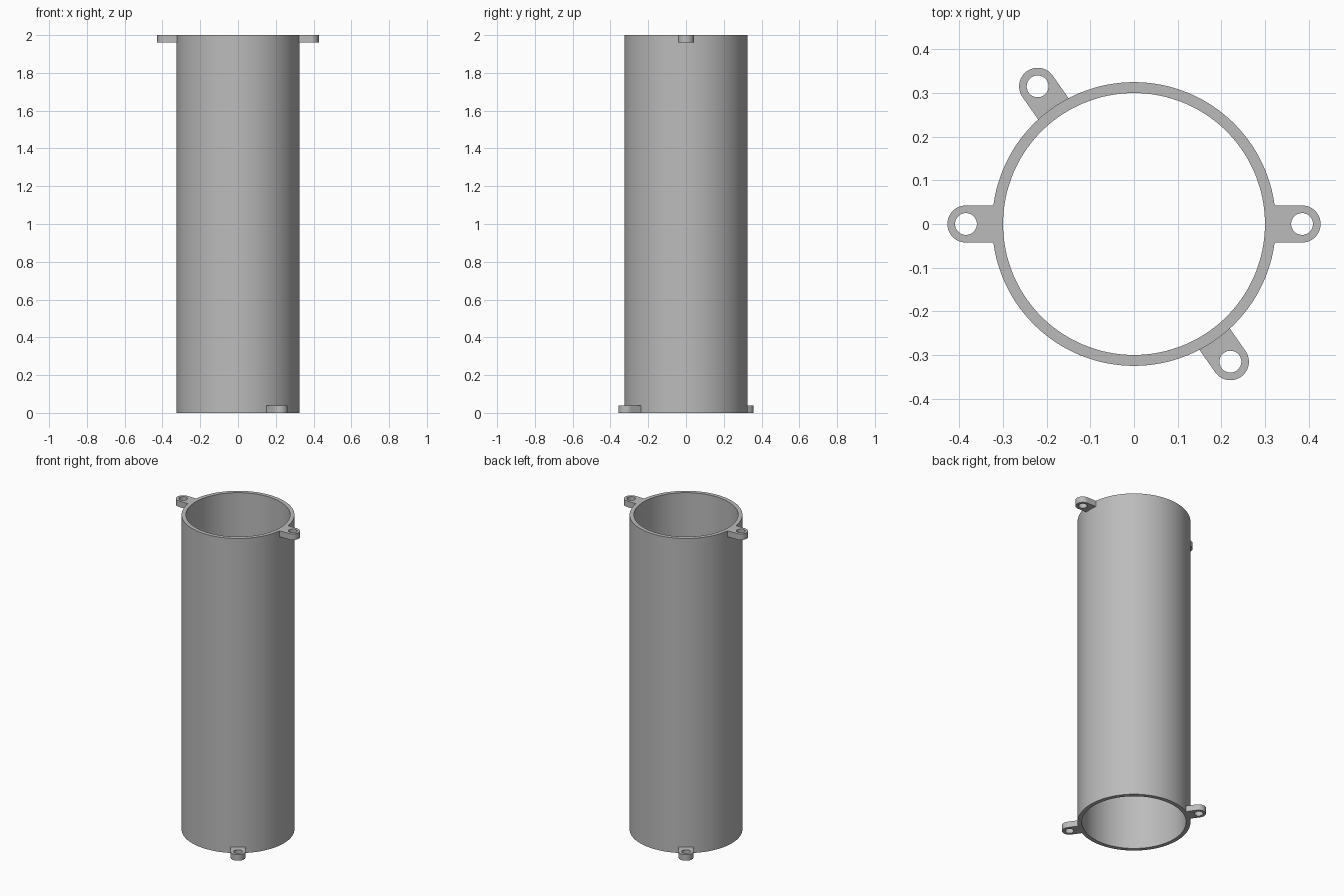
import bpy
import bmesh
from math import cos, sin, pi, radians
from mathutils import Matrix

HEIGHT = 2.0
OUTER, INNER = 0.325, 0.30
TAB_REACH, TAB_HALF, HOLE = 0.385, 0.0425, 0.025
TAB_THICK = 0.038

if "Cube" in bpy.data.objects:
    bpy.data.objects.remove(bpy.data.objects["Cube"])

grey = bpy.data.materials.new("plain grey")
grey.use_nodes = True
colour = (0.5, 0.5, 0.5, 1)
grey.diffuse_color = colour
grey.node_tree.nodes["Principled BSDF"].inputs["Base Color"].default_value = colour


def ring_solid(name, outer, inner, z0, z1, turn=0.0):
    """Closed solid between two matching outlines, from z0 to z1."""
    bm = bmesh.new()
    loops = [[bm.verts.new((x, y, z)) for x, y in outline]
             for outline, z in ((outer, z0), (outer, z1), (inner, z1), (inner, z0))]
    n = len(outer)
    for k in range(4):
        a, b = loops[k], loops[(k + 1) % 4]
        for i in range(n):
            j = (i + 1) % n
            bm.faces.new((a[i], a[j], b[j], b[i]))
    bm.transform(Matrix.Rotation(turn, 4, "Z"))
    bmesh.ops.recalc_face_normals(bm, faces=bm.faces)
    mesh = bpy.data.meshes.new(name)
    bm.to_mesh(mesh)
    bm.free()
    mesh.materials.append(grey)
    obj = bpy.data.objects.new(name, mesh)
    bpy.context.collection.objects.link(obj)
    bpy.ops.object.select_all(action="DESELECT")
    obj.select_set(True)
    bpy.context.view_layer.objects.active = obj
    bpy.ops.object.shade_smooth_by_angle(angle=radians(30))
    return obj


def circle(radius, count, x=0.0):
    return [(x + radius * cos(2 * pi * i / count), radius * sin(2 * pi * i / count))
            for i in range(count)]


def tab_outline(count):
    """Round outer end, straight sides, square root buried in the wall."""
    depth = TAB_HALF * 3 ** 0.5
    points = []
    for i in range(count):
        c, s = cos(2 * pi * i / count), sin(2 * pi * i / count)
        reach = TAB_HALF
        if c < -1e-6:
            reach = min(TAB_HALF / max(abs(s), 1e-6), depth / abs(c))
        points.append((TAB_REACH + reach * c, reach * s))
    return points


# Open tube
ring_solid("tube", circle(OUTER, 128), circle(INNER, 128), 0, HEIGHT)

# Mounting tabs: one pair at each end
for name, angle, z in (("top_tab_left", 0, HEIGHT - TAB_THICK),
                       ("top_tab_right", 180, HEIGHT - TAB_THICK),
                       ("bottom_tab_front", -55, 0),
                       ("bottom_tab_back", 125, 0)):
    ring_solid(name, tab_outline(48), circle(HOLE, 48, TAB_REACH),
               z, z + TAB_THICK, radians(angle))
